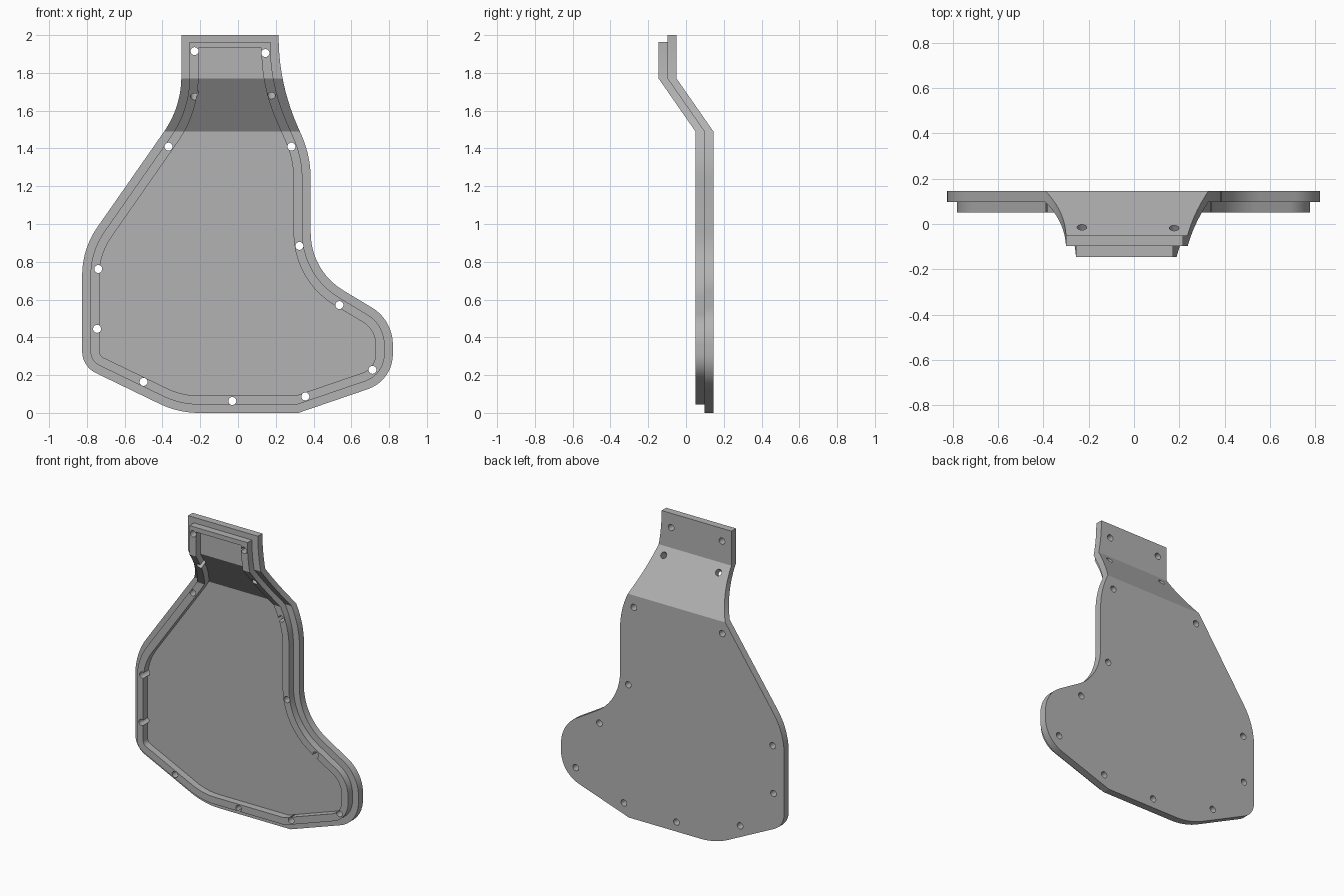
import bpy
import bmesh
import math
from mathutils import Vector

cube = bpy.data.objects.get("Cube")
if cube:
    bpy.data.objects.remove(cube, do_unlink=True)

grey = bpy.data.materials.new("plain grey")
grey.use_nodes = True
grey.diffuse_color = (0.45, 0.45, 0.45, 1)
grey.node_tree.nodes["Principled BSDF"].inputs["Base Color"].default_value = (0.45, 0.45, 0.45, 1)

BEND_LOW, BEND_HIGH, BEND_SHIFT = 1.49, 1.77, -0.195
BACK, SEAM, FRONT = 0.145, 0.097, 0.05

# Outline corners, clockwise from the front: x, z, fillet tangent length
CORNERS = [
    (-0.30, 2.0, 0), (0.215, 2.0, 0), (0.215, 1.745, 0.25), (0.385, 1.36, 0.12),
    (0.385, 0.752, 0.20), (0.82, 0.491, 0.13), (0.82, 0.171, 0.14), (0.32, 0, 0),
    (-0.316, 0, 0.11), (-0.825, 0.246, 0.08), (-0.825, 0.868, 0.14), (-0.30, 1.62, 0.16),
]


def outline(inset=0.0, top_inset=0.0, segments=10):
    """Filleted outline, moved inward parallel to itself."""
    n = len(CORNERS)
    pts = [Vector(c[:2]) for c in CORNERS]
    dirs = [(pts[(i + 1) % n] - pts[i]).normalized() for i in range(n)]
    moved, tangents = [], []
    for i in range(n):
        a, b = dirs[i - 1], dirs[i]
        da = top_inset if i == 1 else inset
        db = top_inset if i == 0 else inset
        na, nb = Vector((a.y, -a.x)), Vector((b.y, -b.x))
        det = na.x * nb.y - na.y * nb.x
        moved.append(pts[i] + Vector((da * nb.y - db * na.y, db * na.x - da * nb.x)) / det)
        turn = a.angle_signed(b)            # positive on convex corners
        t = CORNERS[i][2]
        tangents.append(max(t - inset * math.tan(turn / 2), 0.01) if t else 0)
    loop = []
    for i in range(n):
        p, t = moved[i], tangents[i]
        if not t:
            loop.append(p)
            continue
        to_prev, to_next = moved[i - 1] - p, moved[(i + 1) % n] - p
        t = min(t, 0.97 * to_prev.length, 0.97 * to_next.length)
        u, v = to_prev.normalized(), to_next.normalized()
        half = u.angle(v) / 2
        centre = p + (u + v).normalized() * t / math.cos(half)
        start, end = p + u * t - centre, p + v * t - centre
        arc = math.pi - 2 * half
        for k in range(segments + 1):
            f = k / segments
            loop.append(centre + (start * math.sin((1 - f) * arc)
                                  + end * math.sin(f * arc)) / math.sin(arc))
    return loop


def shift(z):
    f = (z - BEND_LOW) / (BEND_HIGH - BEND_LOW)
    return BEND_SHIFT * min(max(f, 0), 1)


def finish(name, bm):
    bmesh.ops.recalc_face_normals(bm, faces=bm.faces)
    mesh = bpy.data.meshes.new(name)
    bm.to_mesh(mesh)
    bm.free()
    mesh.materials.append(grey)
    obj = bpy.data.objects.new(name, mesh)
    bpy.context.collection.objects.link(obj)
    return obj


def bent_sheet(name, bm, y_front, y_back):
    """Fold a flat sheet along the two bend lines and thicken it."""
    for z in (BEND_LOW, BEND_HIGH):
        bmesh.ops.bisect_plane(bm, geom=bm.verts[:] + bm.edges[:] + bm.faces[:],
                               plane_co=(0, 0, z), plane_no=(0, 0, 1))
    for v in bm.verts:
        v.co.y = y_front + shift(v.co.z)
    ext = bmesh.ops.extrude_face_region(bm, geom=bm.faces[:], use_keep_orig=True)
    new = [g for g in ext["geom"] if isinstance(g, bmesh.types.BMVert)]
    bmesh.ops.translate(bm, verts=new, vec=(0, y_back - y_front, 0))
    return finish(name, bm)


def add_loop(bm, loop):
    return [bm.verts.new((p.x, 0, p.y)) for p in loop]


# Back plate
bm = bmesh.new()
bm.faces.new(add_loop(bm, outline()))
plate = bent_sheet("back_plate", bm, SEAM, BACK)

# Raised rim on the front
bm = bmesh.new()
outer = add_loop(bm, outline(0.044, 0.037))
inner = add_loop(bm, outline(0.091, 0.068))
for i in range(len(outer)):
    bm.faces.new((outer[i - 1], outer[i], inner[i], inner[i - 1]))
rim = bent_sheet("front_rim", bm, FRONT, SEAM)

# Screw holes, square to the surface they pass through
HOLES = [
    (-0.23, 1.915), (0.145, 1.905), (-0.23, 1.675), (0.177, 1.68), (-0.368, 1.41),
    (0.283, 1.41), (-0.74, 0.762), (0.325, 0.884), (0.537, 0.571), (0.712, 0.228),
    (-0.746, 0.445), (-0.5, 0.164), (-0.03, 0.063), (0.357, 0.087),
]
bm = bmesh.new()
for x, z in HOLES:
    sloped = BEND_LOW < z < BEND_HIGH
    axis = Vector((0, BEND_HIGH - BEND_LOW, -BEND_SHIFT if sloped else 0))
    turn = axis.to_track_quat("Z", "Y").to_matrix().to_4x4()
    turn.translation = (x, FRONT + shift(z) + 0.03, z + (0.02 if sloped else 0))
    bmesh.ops.create_cone(bm, cap_ends=True, segments=32, radius1=0.021, radius2=0.021,
                          depth=0.26, matrix=turn)
cutter = finish("hole_cutter", bm)
cutter.hide_render = True

for obj in (plate, rim):
    mod = obj.modifiers.new("holes", "BOOLEAN")
    mod.operation = "DIFFERENCE"
    mod.solver = "EXACT"
    mod.object = cutter
    bpy.ops.object.select_all(action="DESELECT")
    obj.select_set(True)
    bpy.context.view_layer.objects.active = obj
    bpy.ops.object.modifier_apply(modifier=mod.name)
    bpy.ops.object.shade_smooth_by_angle(angle=math.radians(15))
bpy.data.objects.remove(cutter, do_unlink=True)
